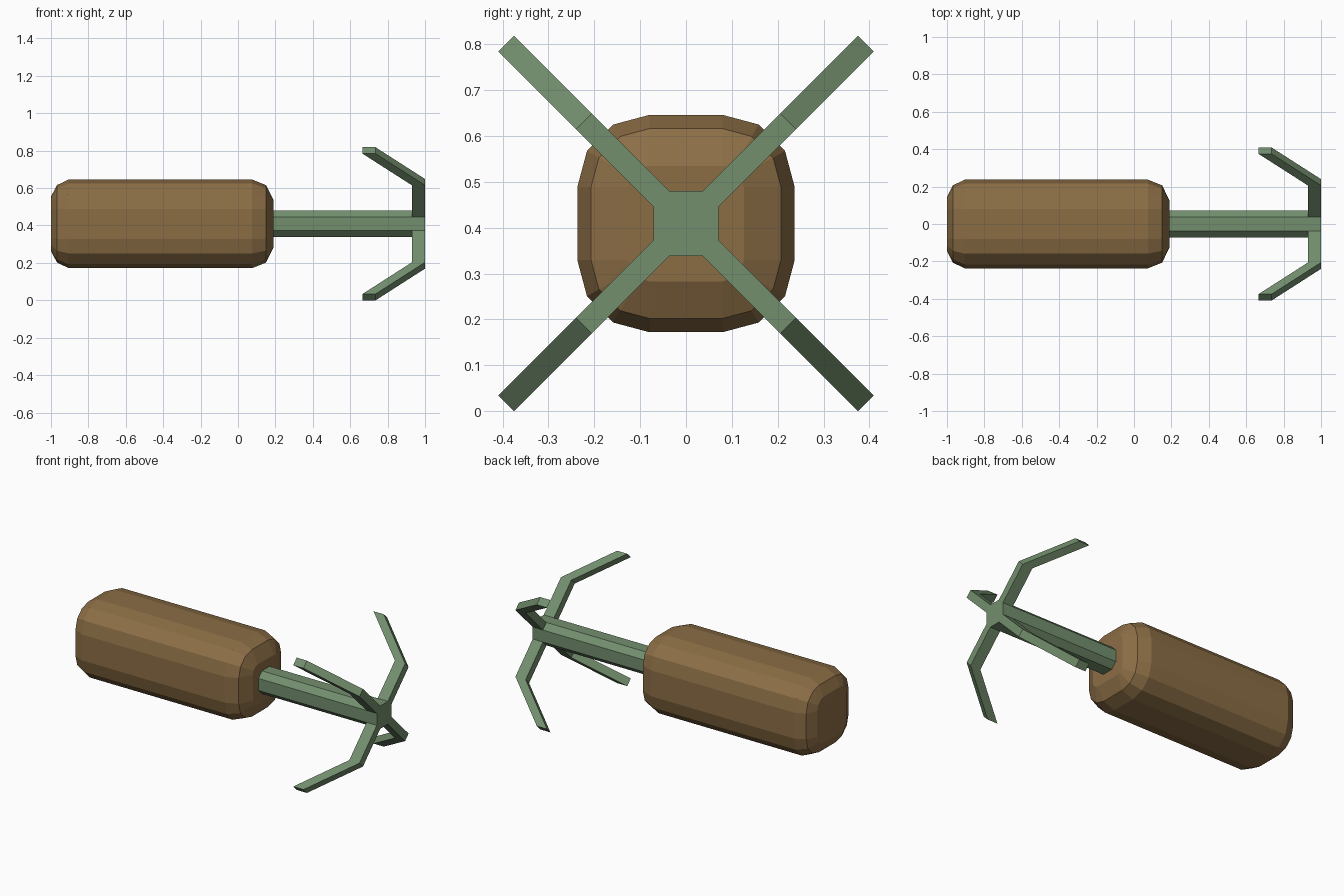
import bpy, bmesh
from math import sin, cos, radians, sqrt
from mathutils import Vector

if "Cube" in bpy.data.objects:
    bpy.data.objects.remove(bpy.data.objects["Cube"])

ZC = 0.409  # height of the long axis

def material(name, col):
    m = bpy.data.materials.new(name)
    m.diffuse_color = (*col, 1)
    m.use_nodes = True
    m.node_tree.nodes["Principled BSDF"].inputs["Base Color"].default_value = m.diffuse_color
    return m

brown = material("brown wood", (0.26, 0.155, 0.06))
green = material("grey green metal", (0.172, 0.275, 0.155))

def rounded_square(half, core, steps):
    """Square with rounded corners as (y, z) points."""
    r, pts = half - core, []
    for q, (sy, sz) in enumerate(((1, 1), (-1, 1), (-1, -1), (1, -1))):
        for i in range(steps + 1):
            a = radians(90 * q + 90 * i / steps)
            pts.append((sy * core + r * cos(a), sz * core + r * sin(a)))
    return pts

def loft(rings):
    """Skin a list of (x, profile) rings and cap both ends."""
    bm = bmesh.new()
    loops = [[bm.verts.new((x, y, z + ZC)) for y, z in prof] for x, prof in rings]
    n = len(loops[0])
    for a, b in zip(loops, loops[1:]):
        for i in range(n):
            j = (i + 1) % n
            bm.faces.new((a[i], a[j], b[j], b[i]))
    bm.faces.new(loops[0][::-1])
    bm.faces.new(loops[-1])
    return bm

def finish(bm, name, mat):
    bmesh.ops.recalc_face_normals(bm, faces=bm.faces[:])
    me = bpy.data.meshes.new(name)
    bm.to_mesh(me)
    bm.free()
    me.materials.append(mat)
    ob = bpy.data.objects.new(name, me)
    bpy.context.collection.objects.link(ob)

# Rounded handle block
profile = [(-1.0, 0.145), (-0.968, 0.207), (-0.905, 0.237),
           (0.075, 0.237), (0.15, 0.207), (0.19, 0.126)]
finish(loft([(x, rounded_square(h, 0.08, 3)) for x, h in profile]), "handle", brown)

# Octagonal shaft whose end faces are extruded into four swept-back hooks
octagon = rounded_square(0.071, 0.037, 1)
bm = loft([(x, octagon) for x in (0.15, 0.93, 1.0)])
bmesh.ops.recalc_face_normals(bm, faces=bm.faces[:])
start = (0.071 + 0.037) / sqrt(2)
tips = [f for f in bm.faces if f.calc_center_median().x > 0.95
        and abs(f.normal.y) > 0.5 and abs(f.normal.z) > 0.5]
for face in tips:
    out = face.normal.copy()
    for dist, dx in ((0.315 - start, 0), (0.24, -0.265)):
        face = bmesh.ops.extrude_discrete_faces(bm, faces=[face])["faces"][0]
        bmesh.ops.translate(bm, verts=face.verts[:], vec=out * dist + Vector((dx, 0, 0)))
finish(bm, "shaft_and_hooks", green)
